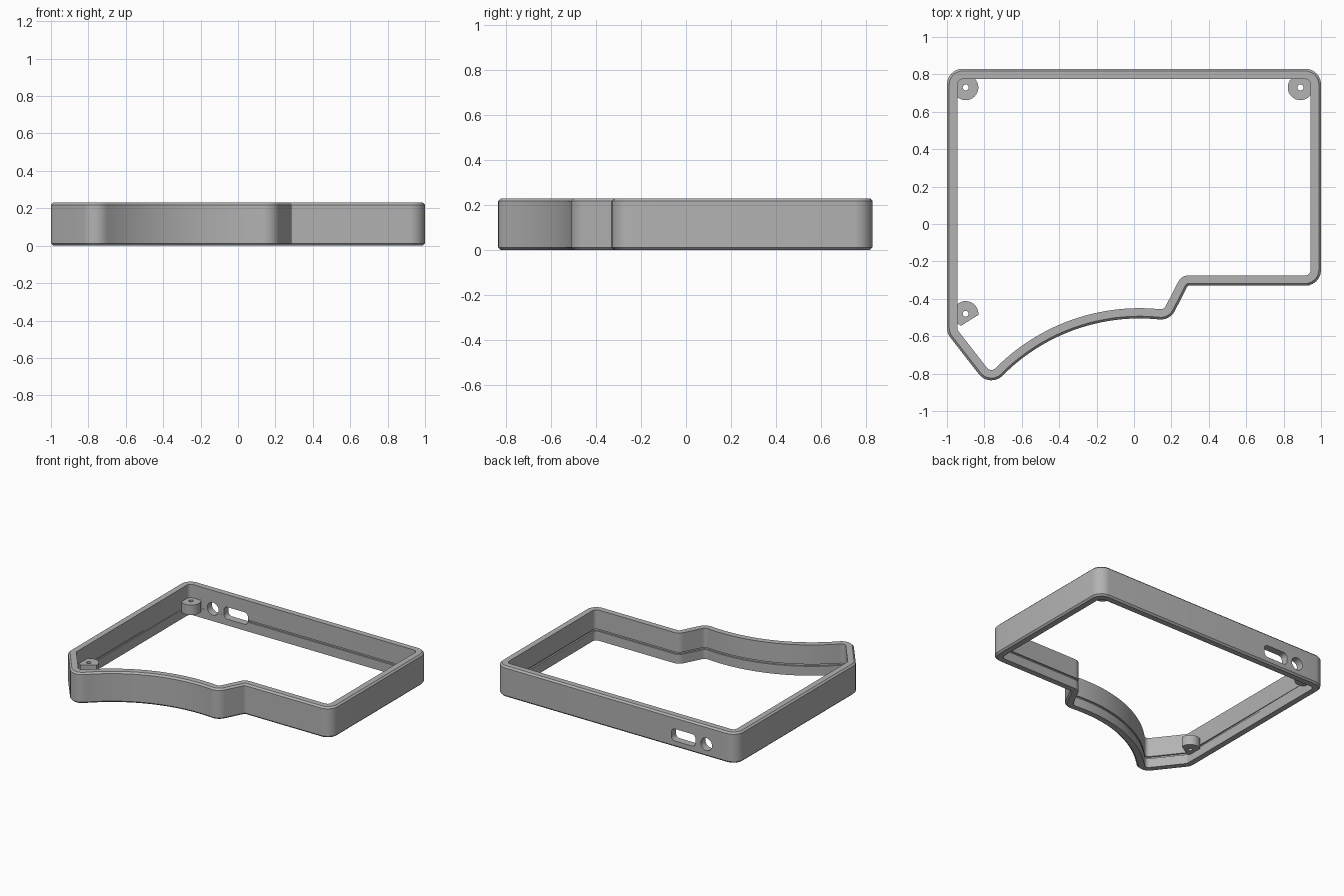
import bpy, bmesh, math
from mathutils import Vector

if "Cube" in bpy.data.objects:
    bpy.data.objects.remove(bpy.data.objects["Cube"])

H = 0.23        # wall height
W = 0.055       # wall thickness
BEV = 0.012     # outer edge chamfer

grey = bpy.data.materials.new("plain_grey")
grey.diffuse_color = (0.45, 0.45, 0.45, 1)
grey.use_nodes = True
grey.node_tree.nodes["Principled BSDF"].inputs["Base Color"].default_value = grey.diffuse_color


def make_object(name, bm, helper=False):
    bmesh.ops.recalc_face_normals(bm, faces=bm.faces[:])
    me = bpy.data.meshes.new(name)
    bm.to_mesh(me)
    bm.free()
    me.materials.append(grey)
    ob = bpy.data.objects.new(name, me)
    bpy.context.collection.objects.link(ob)
    if helper:
        ob.hide_render = True
        ob.hide_set(True)
    return ob


def fillet(corners, steps=6):
    """Round each (x, y, radius) corner of a closed outline."""
    out, n = [], len(corners)
    for i, (x, y, r) in enumerate(corners):
        p = Vector((x, y))
        if r == 0:
            out.append(p)
            continue
        a = (Vector(corners[i - 1][:2]) - p).normalized()
        b = (Vector(corners[(i + 1) % n][:2]) - p).normalized()
        half = a.angle(b) / 2
        c = p + (a + b).normalized() * (r / math.sin(half))
        t = r / math.tan(half)
        va, vb = p + a * t - c, p + b * t - c
        sweep = va.angle(vb)
        for k in range(steps + 1):
            f = k / steps
            out.append(c + (va * math.sin((1 - f) * sweep) + vb * math.sin(f * sweep)) / math.sin(sweep))
    return out


def prism(pts, z0, z1):
    """Upright solid from a flat outline."""
    bm = bmesh.new()
    f = bm.faces.new([bm.verts.new((x, y, z0)) for x, y in pts])
    top = bmesh.ops.extrude_face_region(bm, geom=[f])["geom"]
    bmesh.ops.translate(bm, vec=(0, 0, z1 - z0), verts=[v for v in top if isinstance(v, bmesh.types.BMVert)])
    return bm


def cut(ob, cutter):
    m = ob.modifiers.new("cut", "BOOLEAN")
    m.operation, m.solver, m.object = "DIFFERENCE", "EXACT", cutter
    bpy.context.view_layer.objects.active = ob
    bpy.ops.object.modifier_apply(modifier=m.name)


def smooth(ob):
    bpy.ops.object.select_all(action="DESELECT")
    ob.select_set(True)
    bpy.context.view_layer.objects.active = ob
    bpy.ops.object.shade_smooth_by_angle(angle=math.radians(30))


# Inner outline, counter-clockwise, with a curved front edge
R, CX, TOP = 1.086, 0.03, -0.45
corners = [(0.945, -0.275, 0.03), (0.945, 0.775, 0.03), (-0.45, 0.775, 0), (-0.46, 0.775, 0),
           (-0.945, 0.775, 0.03), (-0.945, -0.565, 0.03)]
N = 24
for k in range(N + 1):
    x = -0.765 + 0.925 * k / N
    y = TOP - R + math.sqrt(R * R - (x - CX) ** 2)
    corners.append((x, y, 0.03 if k in (0, N) else 0))
corners.append((0.254, -0.275, 0.06))
inner = fillet(corners)

# Wall cross-section swept round the outline, with a shallow inner groove
bm = bmesh.new()
rings = []
n = len(inner)
for i, p in enumerate(inner):
    d1 = (p - inner[i - 1]).normalized()
    d2 = (inner[(i + 1) % n] - p).normalized()
    n1, n2 = Vector((d1.y, -d1.x)), Vector((d2.y, -d2.x))
    out = (n1 + n2) / (1 + n1.dot(n2))
    g = 0.001 if (p.y > 0.74 and p.x < -0.455) else 0.012   # no groove beside the ports
    section = [(0, H), (W - BEV, H), (W, H - BEV), (W, BEV), (W - BEV, 0), (0, 0),
               (0, 0.07), (g, 0.07), (g, 0.085), (0, 0.085)]
    rings.append([bm.verts.new((*(p + out * d), z)) for d, z in section])
for i in range(n):
    a, b = rings[i - 1], rings[i]
    for j in range(len(a)):
        bm.faces.new((a[j - 1], a[j], b[j], b[j - 1]))
frame = make_object("case_frame", bm)

# Port openings through the back wall: rounded slot and round hole
PZ = 0.092


def port_cutter(name, x, w, h, r):
    pts = fillet([(-w, -h, r), (w, -h, r), (w, h, r), (-w, h, r)], 8)
    bm = prism(pts, -0.1, 0.1)
    bmesh.ops.remove_doubles(bm, verts=bm.verts[:], dist=1e-5)
    for v in bm.verts:
        v.co = Vector((x + v.co.x, 0.8 + v.co.z, PZ + v.co.y))
    return make_object(name, bm, True)


cut(frame, port_cutter("slot_cutter", -0.56, 0.1, 0.045, 0.03))
cut(frame, port_cutter("jack_cutter", -0.75, 0.047, 0.047, 0.0469))
smooth(frame)


# Screw bosses inside the corners
def circle(x, y, r, a0=0, a1=360, k=32):
    return [(x + r * math.cos(math.radians(a0 + (a1 - a0) * i / k)),
             y + r * math.sin(math.radians(a0 + (a1 - a0) * i / k))) for i in range(k)]


def boss(name, x, y, a0=0, a1=360):
    ob = make_object(name, prism(circle(x, y, 0.068, a0, a1), 0.055, 0.13))
    cut(ob, make_object(name + "_cutter", prism(circle(x, y, 0.016, k=16), 0, 0.2), True))
    smooth(ob)


boss("boss_back_left", -0.9, 0.73)
boss("boss_back_right", 0.89, 0.73)
boss("boss_front_left", -0.9, -0.48, -5, 258)
